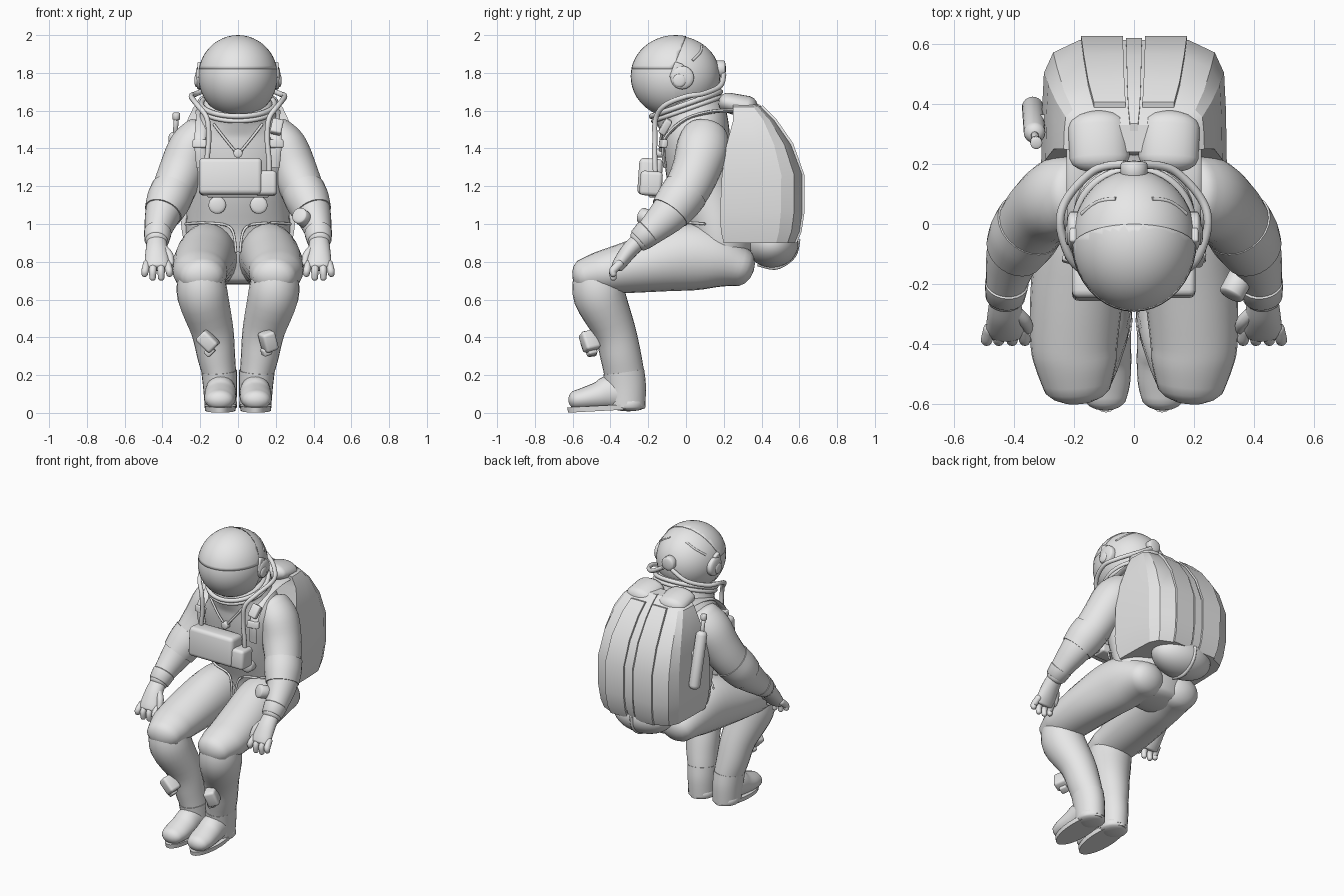
import bpy, bmesh, math
from mathutils import Vector, Matrix, Euler

cube = bpy.data.objects.get("Cube")
if cube:
    bpy.data.objects.remove(cube, do_unlink=True)

SUIT = bpy.data.materials.new("suit_grey")
SUIT.use_nodes = True
SUIT.diffuse_color = (0.8, 0.8, 0.8, 1)
SUIT.node_tree.nodes["Principled BSDF"].inputs["Base Color"].default_value = (0.8, 0.8, 0.8, 1)


def finish(name, bm, angle=40):
    bmesh.ops.recalc_face_normals(bm, faces=bm.faces)
    me = bpy.data.meshes.new(name)
    bm.to_mesh(me)
    bm.free()
    me.materials.append(SUIT)
    me.shade_smooth()
    me.set_sharp_from_angle(angle=math.radians(angle))
    ob = bpy.data.objects.new(name, me)
    bpy.context.collection.objects.link(ob)
    return ob


def skin(bm, rings):
    """Join rings of points into a closed tube."""
    vs = [[bm.verts.new(p) for p in r] for r in rings]
    n = len(vs[0])
    for a, b in zip(vs, vs[1:]):
        for i in range(n):
            j = (i + 1) % n
            bm.faces.new((a[i], a[j], b[j], b[i]))
    bm.faces.new(vs[0])
    bm.faces.new(vs[-1])


def spline(rows, steps):
    """Catmull-Rom interpolation of rows of numbers."""
    if len(rows) < 3 or steps < 2:
        return [list(r) for r in rows]
    p = [rows[0]] + list(rows) + [rows[-1]]
    out = []
    for a, b, c, d in zip(p, p[1:], p[2:], p[3:]):
        for k in range(steps):
            t = k / steps
            out.append([0.5 * (2*w + (y-v)*t + (2*v-5*w+4*y-z)*t*t + (3*w-v-3*y+z)*t**3)
                        for v, w, y, z in zip(a, b, c, d)])
    return out + [list(rows[-1])]


def loft(name, rows, side=1, cap=0.0, n=24, steps=4):
    """Elliptical tube through rows of (x, y, z, width, depth)."""
    rows = spline(rows, steps)
    pts = [Vector((side * r[0], r[1], r[2])) for r in rows]
    stations = []
    for i, r in enumerate(rows):
        t = (pts[min(i + 1, len(pts) - 1)] - pts[max(i - 1, 0)]).normalized()
        ref = Vector((0, 1, 0)) if abs(t.x) > 0.9 else Vector((1, 0, 0))
        u = (ref - t * ref.dot(t)).normalized()
        stations.append((pts[i], t, u, t.cross(u), r[3], r[4]))
    if cap:
        def dome(st, sign):
            c, t, u, v, a, b = st
            return [(c + t * sign * cap * min(a, b) * math.sin(q), t, u, v,
                     a * math.cos(q), b * math.cos(q)) for q in (0.4, 0.8, 1.15, 1.45)]
        stations = dome(stations[0], -1)[::-1] + stations + dome(stations[-1], 1)
    bm = bmesh.new()
    ang = [2 * math.pi * k / n for k in range(n)]
    skin(bm, [[c + u * a * math.cos(q) + v * b * math.sin(q) for q in ang]
              for c, t, u, v, a, b in stations])
    return finish(name, bm)


def box(name, loc, size, rot=(0, 0, 0), bevel=0.012):
    bm = bmesh.new()
    m = Matrix.LocRotScale(Vector(loc), Euler([math.radians(a) for a in rot]), Vector(size))
    bmesh.ops.create_cube(bm, size=1, matrix=m)
    bmesh.ops.bevel(bm, geom=bm.edges[:], offset=bevel, segments=3, profile=0.5, affect='EDGES')
    return finish(name, bm)


def rod(name, a, b, r, cap=0.25, side=1):
    return loft(name, [(*a, r, r), (*b, r, r)], side, cap)


def hose(name, pts, r, side=1):
    rows = spline([(*p, r, r) for p in pts], 8)
    return loft(name, rows, side, n=10, steps=1)


def ball(name, loc, size, cuts=()):
    bm = bmesh.new()
    bmesh.ops.create_uvsphere(bm, u_segments=40, v_segments=24, radius=1,
                              matrix=Matrix.LocRotScale(Vector(loc), None, Vector(size)))
    for co, no in cuts:
        bmesh.ops.bisect_plane(bm, geom=bm.verts[:] + bm.edges[:] + bm.faces[:],
                               plane_co=co, plane_no=no, clear_outer=True)
    return finish(name, bm)


# Torso and pelvis
loft("torso", [(0, .195, .72, .225, .135), (0, .185, .86, .265, .178), (0, .16, 1.0, .275, .18),
               (0, .1, 1.2, .265, .19), (0, .06, 1.38, .28, .18), (0, .05, 1.49, .255, .18),
               (0, .03, 1.57, .205, .185), (0, .005, 1.63, .185, .185)], cap=.3, n=36)

# Helmet, visor hood and collar
HEAD = (0, -.055, 1.782)
ball("helmet", HEAD, (.207, .236, .214))
ball("visor", HEAD, (.21, .238, .221), [((0, 0, 1.82), (0, 0, 1)), ((0, -.06, 1.7), (0, 1, .1))])
hood = ball("visor_hood", HEAD, (.211, .239, .218),
            [((0, 0, 1.821), (0, 0, -1)), ((0, -.07, 1.82), (0, 1, -.4))])
hood.modifiers.new("thickness", 'SOLIDIFY').thickness = 0.006
for name, cy, cz, rad, r in (("collar_ring", 0, 1.635, .194, .014),
                             ("neck_ring", .01, 1.61, .194, .012)):
    bpy.ops.mesh.primitive_torus_add(location=(0, cy, cz), rotation=(math.radians(19.5), 0, 0),
                                     major_radius=rad, minor_radius=r, major_segments=48)
    ring = bpy.context.object
    ring.name = name
    ring.data.materials.append(SUIT)
    ring.data.shade_smooth()
rod("helmet_rear_valve", (0, .16, 1.82), (0, .2, 1.82), .045)

# Backpack shell, cut as chamfered sections of (height, half width, front, back)
PACK = [(.9, .285, .2, .575), (.96, .297, .185, .6), (1.06, .308, .18, .615), (1.26, .31, .19, .615),
        (1.42, .295, .215, .555), (1.55, .268, .25, .465), (1.62, .235, .25, .395), (1.66, .16, .24, .33)]
bm = bmesh.new()
rings = []
for z, w, f, b in PACK:
    d = b - f
    half = [(w, f), (w * .99, f + d * .45), (w * .97, f + d * .74), (w * .87, f + d * .9), (w * .58, b)]
    rings.append([(x, y, z) for x, y in half] + [(-x, y, z) for x, y in half[::-1]])
skin(bm, rings)
finish("backpack", bm, 20)


def pack_strip(name, inner, outer, lift, rows):
    """Raised band that follows the rear of the backpack."""
    bm = bmesh.new()
    out = []
    for z, w, f, b in rows:
        x0, x1 = inner * w, outer * w
        up = lift * .6 if z > 1.3 else 0
        out.append([(x0, b - .02, z), (x1, b - .02, z),
                    (x1, b + lift, z + up), (x0, b + lift, z + up)])
    skin(bm, out)
    finish(name, bm, 25)


pack_strip("pack_panel_left", .12, .57, .012, PACK[:-1])
pack_strip("pack_panel_right", -.57, -.12, .012, PACK[:-1])
pack_strip("pack_centre_strip", -.085, .085, .006, PACK)
ball("pack_lower_bag", (0, .455, .895), (.21, .14, .125))
hose("pack_lower_strap", [(0, .595, .92), (0, .57, .83), (0, .48, .77), (0, .38, .788)], .012)

# Side bottle on the wearer's right
rod("bottle", (-.338, .39, 1.15), (-.332, .305, 1.46), .036, cap=.8)
rod("bottle_neck", (-.332, .3, 1.47), (-.327, .275, 1.56), .013)
rod("bottle_cap", (-.327, .275, 1.555), (-.326, .27, 1.585), .02)
box("bottle_bracket", (-.3, .34, 1.32), (.06, .05, .08))

# Chest control unit
box("chest_unit", (-.04, -.19, 1.25), (.335, .125, .195), (-4, 0, 0), .025)
box("chest_unit_step", (.145, -.185, 1.215), (.12, .118, .13), (-4, 0, 0), .02)
box("chest_unit_base", (0, -.15, 1.17), (.33, .1, .06))
rod("chest_button", (0, -.11, 1.375), (0, -.15, 1.375), .024)

for s, tag in ((1, "left"), (-1, "right")):
    # Helmet ear pods and rear ridges
    rod(tag + "_ear_pod", (.17, -.02, 1.775), (.21, -.02, 1.775), .062, side=s)
    rod(tag + "_ear_hub", (.2, -.035, 1.76), (.222, -.035, 1.76), .035, side=s)
    box(tag + "_visor_hinge", (s * .2, -.05, 1.81), (.03, .05, .09), (-20, 0, 0), .008)
    hose(tag + "_helmet_ridge", [(.06, .083, 1.942), (.12, .074, 1.907), (.175, .034, 1.865)], .007, s)

    # Air hose from the helmet valve round to the chest unit
    hose(tag + "_air_hose", [(.03, .2, 1.79), (.13, .18, 1.73), (.22, .09, 1.69), (.247, 0, 1.675),
                             (.215, -.11, 1.63), (.165, -.16, 1.56), (.155, -.165, 1.45),
                             (.165, -.165, 1.33), (.165, -.16, 1.25)], .014, s)

    # Shoulder straps, buckles and chest cords
    loft(tag + "_shoulder_strap", [(.19, .26, 1.6, .035, .01), (.19, .14, 1.595, .035, .01),
                                   (.19, .0, 1.555, .033, .01), (.2, -.1, 1.47, .03, .01),
                                   (.2, -.12, 1.4, .03, .01), (.19, -.11, 1.3, .03, .01)], s, n=12)
    box(tag + "_strap_buckle", (s * .2, -.12, 1.425), (.08, .03, .045), (-10, 0, s * 15), .008)
    hose(tag + "_chest_cord", [(.13, -.12, 1.53), (.06, -.135, 1.44), (.01, -.135, 1.38)], .007, s)
    loft(tag + "_pack_lobe", [(.115, .22, 1.643, .1, .053), (.12, .325, 1.618, .1, .06)], s, cap=.9)

    # Belly connectors
    rod(tag + "_belly_connector", (.11, -.02, 1.1), (.11, -.07, 1.1), .046, side=s)
    hose(tag + "_hip_seam", [(.28, .1, 1.0), (.17, .0, 1.005), (.04, -.035, .98), (.01, -.05, .85)], .007, s)

    # Arm, cuff and glove
    loft(tag + "_arm", [(.19, .1, 1.465, .112, .125), (.25, .087, 1.4, .12, .138),
                        (.296, .053, 1.285, .122, .128), (.343, 0, 1.175, .113, .12),
                        (.394, -.08, 1.065, .097, .105), (.425, -.19, .96, .07, .075),
                        (.43, -.25, .91, .06, .06)], s, cap=.5)
    loft(tag + "_elbow_cuff", [(.345, 0, 1.175, .117, .124), (.37, -.04, 1.12, .116, .121),
                               (.396, -.085, 1.06, .102, .11)], s)
    loft(tag + "_glove_cuff", [(.425, -.2, .955, .073, .076), (.43, -.245, .915, .066, .065)], s, cap=.2)
    loft(tag + "_palm", [(.43, -.25, .91, .052, .045), (.43, -.3, .86, .059, .044),
                         (.428, -.345, .8, .066, .038), (.428, -.365, .77, .064, .032)], s, cap=.4)
    for k, (dx, tip) in enumerate(((-.055, .72), (-.018, .7), (.02, .7), (.055, .72))):
        x = .428 + dx
        loft("%s_finger_%d" % (tag, k + 1), [(x, -.35, .79, .02, .022), (x + dx * .15, -.385, .755, .02, .021),
                                             (x + dx * .2, -.385, tip + .015, .017, .017)], s, cap=.9, n=12)
    loft(tag + "_thumb", [(.4, -.29, .875, .022, .025), (.364, -.325, .835, .022, .023),
                          (.354, -.35, .79, .017, .018)], s, cap=.9, n=12)

    # Thigh, shin and boot
    loft(tag + "_thigh", [(.13, .28, .775, .13, .108), (.145, .15, .815, .152, .16),
                          (.165, 0, .825, .155, .178), (.188, -.2, .79, .156, .152),
                          (.2, -.38, .755, .147, .125), (.195, -.46, .74, .138, .112),
                          (.19, -.53, .725, .118, .095)], s, cap=.75)
    loft(tag + "_shin", [(.195, -.465, .72, .124, .13), (.187, -.458, .62, .134, .138),
                         (.137, -.38, .44, .113, .112), (.115, -.345, .3, .1, .108),
                         (.097, -.325, .19, .088, .105), (.094, -.32, .1, .084, .1)], s, cap=.5)
    loft(tag + "_boot_shaft", [(.1, -.33, .22, .094, .109), (.095, -.32, .14, .09, .108),
                               (.092, -.315, .035, .084, .1)], s)
    loft(tag + "_boot_foot", [(.092, -.3, .105, .08, .09), (.092, -.4, .107, .082, .092),
                              (.093, -.46, .09, .084, .076), (.096, -.53, .076, .083, .062),
                              (.097, -.575, .069, .074, .053)], s, cap=.9)
    loft(tag + "_boot_sole", [(.094, -.42, .012, .08, .204), (.094, -.4215, .04, .084, .208)], s, n=32)
    rod(tag + "_heel", (.092, -.305, .03), (.092, -.305, .06), .086, side=s)
    tilt = -32 + 12 * s
    box(tag + "_shin_pocket", (s * .16, -.51, .38), (.075, .085, .105), (12, tilt, s * 20), .016)
    box(tag + "_shin_pocket_clip", (s * .15, -.5, .325), (.05, .05, .04), (12, tilt, s * 20), .01)

# Forearm gauge and chest pouch on the wearer's left
rod("wrist_gauge", (.36, -.17, 1.02), (.325, -.235, 1.045), .043)
box("left_chest_pouch", (.205, -.11, 1.515), (.06, .04, .085), (-30, 12, 0), .01)
